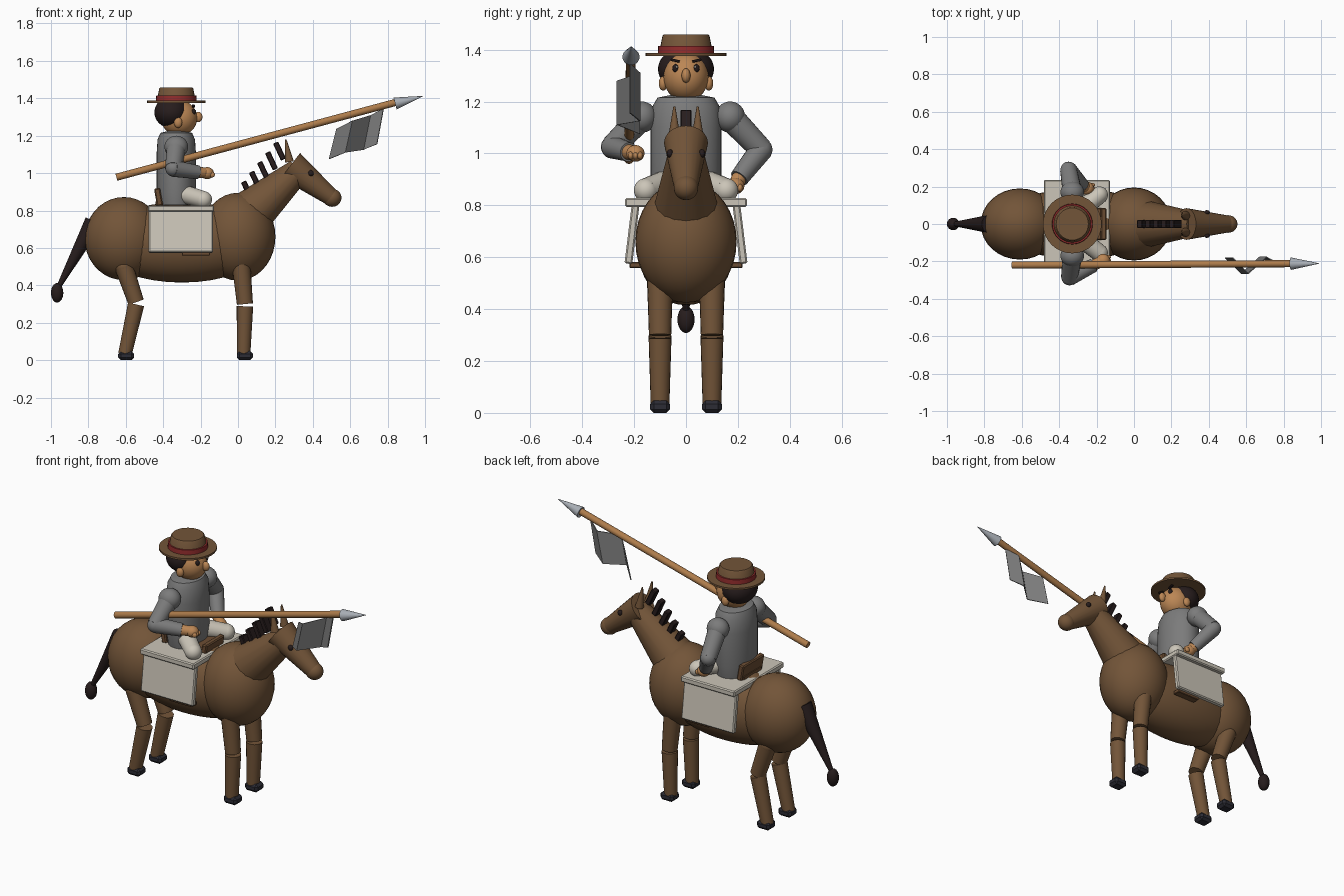
import bpy, bmesh, math
from mathutils import Vector, Matrix

cube = bpy.data.objects.get("Cube")
if cube:
    bpy.data.objects.remove(cube, do_unlink=True)


def material(name, rgb):
    m = bpy.data.materials.new(name)
    m.use_nodes = True
    m.diffuse_color = (*rgb, 1)
    bsdf = next(n for n in m.node_tree.nodes if n.type == 'BSDF_PRINCIPLED')
    bsdf.inputs["Base Color"].default_value = (*rgb, 1)
    return m


COAT = material("coat brown", (0.17, 0.09, 0.04))
LEATHER = material("leather brown", (0.15, 0.075, 0.033))
DARK = material("dark hair", (0.02, 0.012, 0.012))
HOOF = material("hoof slate", (0.025, 0.025, 0.035))
SHIRT = material("shirt grey", (0.2, 0.2, 0.2))
CREAM = material("cream", (0.6, 0.56, 0.48))
SKIN = material("skin", (0.5, 0.24, 0.09))
WOOD = material("pole wood", (0.42, 0.2, 0.07))
RED = material("ribbon red", (0.28, 0.025, 0.025))
STEEL = material("steel", (0.4, 0.43, 0.47))


def finish(name, bm, mat, smooth=True):
    bmesh.ops.recalc_face_normals(bm, faces=bm.faces)
    mesh = bpy.data.meshes.new(name)
    bm.to_mesh(mesh)
    bm.free()
    ob = bpy.data.objects.new(name, mesh)
    bpy.context.collection.objects.link(ob)
    mesh.materials.append(mat)
    if smooth:
        bpy.ops.object.select_all(action='DESELECT')
        ob.select_set(True)
        bpy.context.view_layer.objects.active = ob
        bpy.ops.object.shade_smooth_by_angle(angle=math.radians(40))
    return ob


def ball(name, centre, radii, mat):
    bm = bmesh.new()
    bmesh.ops.create_uvsphere(bm, u_segments=32, v_segments=18, radius=1)
    bm.transform(Matrix.Translation(centre) @ Matrix.Diagonal((*radii, 1)))
    return finish(name, bm, mat)


def rod(name, a, b, r1, r2, mat, sides=20):
    """Tapered cylinder from point a to point b."""
    a, b = Vector(a), Vector(b)
    bm = bmesh.new()
    bmesh.ops.create_cone(bm, cap_ends=True, segments=sides, radius1=r1,
                          radius2=r2, depth=(b - a).length)
    turn = (b - a).to_track_quat('Z', 'Y').to_matrix().to_4x4()
    bm.transform(Matrix.Translation((a + b) / 2) @ turn)
    return finish(name, bm, mat)


def box(name, centre, size, mat, tilt=0, axis='Y', bevel=0.006):
    bm = bmesh.new()
    bmesh.ops.create_cube(bm, size=1)
    bm.transform(Matrix.Diagonal((*size, 1)))
    bmesh.ops.bevel(bm, geom=bm.edges[:], offset=bevel, segments=1, affect='EDGES')
    bm.transform(Matrix.Translation(centre) @ Matrix.Rotation(tilt, 4, axis))
    return finish(name, bm, mat, smooth=False)


def lathe(name, centre, profile, mat, squash=1.0):
    """Closed stack of rings; squash narrows x."""
    bm = bmesh.new()
    n = 32
    rings = []
    for r, z in profile:
        rings.append([bm.verts.new((centre[0] + squash * r * math.cos(math.tau * i / n),
                                    centre[1] + r * math.sin(math.tau * i / n), z))
                      for i in range(n)])
    for lo, hi in zip(rings, rings[1:]):
        for i in range(n):
            bm.faces.new((lo[i], lo[(i + 1) % n], hi[(i + 1) % n], hi[i]))
    bm.faces.new(rings[0])
    bm.faces.new(rings[-1])
    return finish(name, bm, mat)


SIDES = (("left", 1), ("right", -1))

# Mount: body, neck and head
ball("hind_body", (-0.61, 0, 0.65), (0.21, 0.19, 0.222), COAT)
ball("chest", (0, 0, 0.66), (0.2, 0.195, 0.235), COAT)
ball("barrel", (-0.3, 0, 0.63), (0.46, 0.185, 0.215), COAT)
rod("neck", (0.07, 0, 0.79), (0.325, 0, 1.015), 0.125, 0.066, COAT, 16)
rod("mount_head", (0.28, 0, 1.04), (0.5, 0, 0.87), 0.085, 0.046, COAT)
ball("muzzle", (0.503, 0, 0.868), (0.05, 0.047, 0.048), COAT)

# Mane tufts along the neck
for i in range(5):
    box(f"mane_tuft_{i + 1}", (0.05 + 0.043 * i, 0, 0.91 + 0.052 * i),
        (0.03, 0.044, 0.1), DARK, math.radians(-25), bevel=0.004)

# Tail
rod("tail", (-0.77, 0, 0.74), (-0.96, 0, 0.39), 0.05, 0.012, DARK)
ball("tail_tuft", (-0.967, 0, 0.36), (0.033, 0.033, 0.052), DARK)

# Paired mount parts: ears, eyes and jointed legs
for side, s in SIDES:
    rod(f"{side}_ear", (0.275, s * 0.045, 1.06), (0.255, s * 0.045, 1.18),
        0.024, 0.004, COAT)
    ball(f"{side}_mount_eye", (0.39, s * 0.062, 1.0), (0.015, 0.012, 0.016), DARK)
    y = s * 0.1
    for part, hip, knee, ankle in (("front", (0.015, 0.53), (0.037, 0.3), (0.03, 0.03)),
                                   ("hind", (-0.61, 0.5), (-0.545, 0.31), (-0.605, 0.03))):
        name = f"{side}_{part}"
        top, mid, low = [(x, y, z) for x, z in (hip, knee, ankle)]
        ball(f"{name}_hip", top, (0.05, 0.05, 0.05), COAT)
        rod(f"{name}_upper_leg", top, mid, 0.05, 0.043, COAT)
        rod(f"{name}_lower_leg", (mid[0], y, mid[2] - 0.012), low, 0.044, 0.036, COAT)
        box(f"{name}_hoof", (low[0] + 0.007, y, 0.024), (0.085, 0.076, 0.048),
            HOOF, bevel=0.014)

# Saddle cloth with side panels, girth boards and saddle
box("cloth_top", (-0.305, 0, 0.811), (0.355, 0.47, 0.034), CREAM)
for side, s in SIDES:
    box(f"{side}_cloth_panel", (-0.305, s * 0.208, 0.69), (0.345, 0.03, 0.232),
        CREAM, s * math.radians(7), 'X')
    box(f"{side}_stirrup_board", (-0.225, s * 0.195, 0.57), (0.15, 0.045, 0.022),
        LEATHER, bevel=0.003)
box("saddle_seat", (-0.3, 0, 0.838), (0.28, 0.17, 0.03), LEATHER)
box("saddle_back", (-0.425, 0, 0.872), (0.032, 0.2, 0.095), LEATHER, math.radians(-10))
box("saddle_pommel", (-0.165, 0, 0.85), (0.03, 0.17, 0.055), LEATHER, math.radians(8))

# Rider torso
lathe("torso", (-0.33, 0), [(0.125, 0.83), (0.137, 0.9), (0.137, 1.1), (0.13, 1.18),
                            (0.11, 1.215), (0.06, 1.225)], SHIRT, 0.77)

# Rider arms and legs
ARMS = {"left": ((-0.35, 0.29, 1.015), (-0.275, 0.205, 0.905), (-0.25, 0.19, 0.875)),
        "right": ((-0.345, -0.285, 1.025), (-0.215, -0.22, 1.005), (-0.165, -0.195, 1.0))}
for side, s in SIDES:
    elbow, wrist, palm = [Vector(p) for p in ARMS[side]]
    shoulder = Vector((-0.33, s * 0.17, 1.14))
    ball(f"{side}_shoulder", shoulder, (0.063, 0.058, 0.06), SHIRT)
    rod(f"{side}_upper_arm", shoulder, elbow, 0.052, 0.045, SHIRT)
    ball(f"{side}_elbow", elbow, (0.043, 0.043, 0.043), SHIRT)
    rod(f"{side}_forearm", elbow, wrist, 0.045, 0.037, SHIRT)
    rod(f"{side}_wrist", wrist, palm, 0.03, 0.028, SKIN)
    ball(f"{side}_hand", palm, (0.036, 0.035, 0.032), SKIN)
    for k in range(3):
        ball(f"{side}_finger_{k + 1}", palm + Vector((0.026, s * 0.018 * (k - 1), -0.008)),
             (0.016, 0.011, 0.015), SKIN)
    hip, knee = (-0.28, s * 0.08, 0.885), (-0.185, s * 0.155, 0.858)
    ball(f"{side}_hip", hip, (0.05, 0.055, 0.045), CREAM)
    rod(f"{side}_thigh", hip, knee, 0.05, 0.046, CREAM)
    ball(f"{side}_knee", knee, (0.046, 0.046, 0.046), CREAM)

# Rider head
ball("head", (-0.315, 0, 1.295), (0.097, 0.087, 0.095), SKIN)
ball("hair", (-0.355, 0, 1.325), (0.092, 0.108, 0.085), DARK)
ball("nose", (-0.212, 0, 1.3), (0.022, 0.017, 0.028), SKIN)
for side, s in SIDES:
    ball(f"{side}_ear_lobe", (-0.32, s * 0.088, 1.27), (0.022, 0.017, 0.028), SKIN)
    ball(f"{side}_eye", (-0.238, s * 0.04, 1.328), (0.012, 0.012, 0.016), DARK)
    ball(f"{side}_eye_glint", (-0.229, s * 0.036, 1.333), (0.005, 0.004, 0.005), CREAM)
    box(f"{side}_eyebrow", (-0.238, s * 0.042, 1.358), (0.016, 0.036, 0.01), DARK,
        s * math.radians(12), 'X', bevel=0.002)

# Straw-style hat with ribbon
lathe("hat_brim", (-0.33, 0), [(0.157, 1.376), (0.157, 1.387)], COAT)
lathe("hat_ribbon", (-0.33, 0), [(0.109, 1.385), (0.107, 1.414)], RED)
lathe("hat_crown", (-0.33, 0), [(0.104, 1.386), (0.091, 1.452), (0.086, 1.458)], COAT)

# Lance with steel point
rod("lance_shaft", (-0.65, -0.22, 0.978), (0.85, -0.212, 1.38), 0.019, 0.019, WOOD)
rod("lance_point", (0.84, -0.212, 1.372), (0.99, -0.211, 1.412), 0.033, 0.001, STEEL)

# Folded pennant hanging below the lance
bm = bmesh.new()
pairs = []
for x, y, top, low_x, low_z in ((0.78, -0.213, 1.345, 0.745, 1.155),
                                (0.71, -0.175, 1.31, 0.67, 1.125),
                                (0.61, -0.262, 1.28, 0.575, 1.11),
                                (0.53, -0.178, 1.235, 0.49, 1.075)):
    pairs.append((bm.verts.new((x, y, top)), bm.verts.new((low_x, y, low_z))))
for (a, b), (c, d) in zip(pairs, pairs[1:]):
    bm.faces.new((a, b, d, c))
pennant = finish("pennant", bm, SHIRT, smooth=False)
thick = pennant.modifiers.new("cloth_thickness", 'SOLIDIFY')
thick.thickness = 0.006
